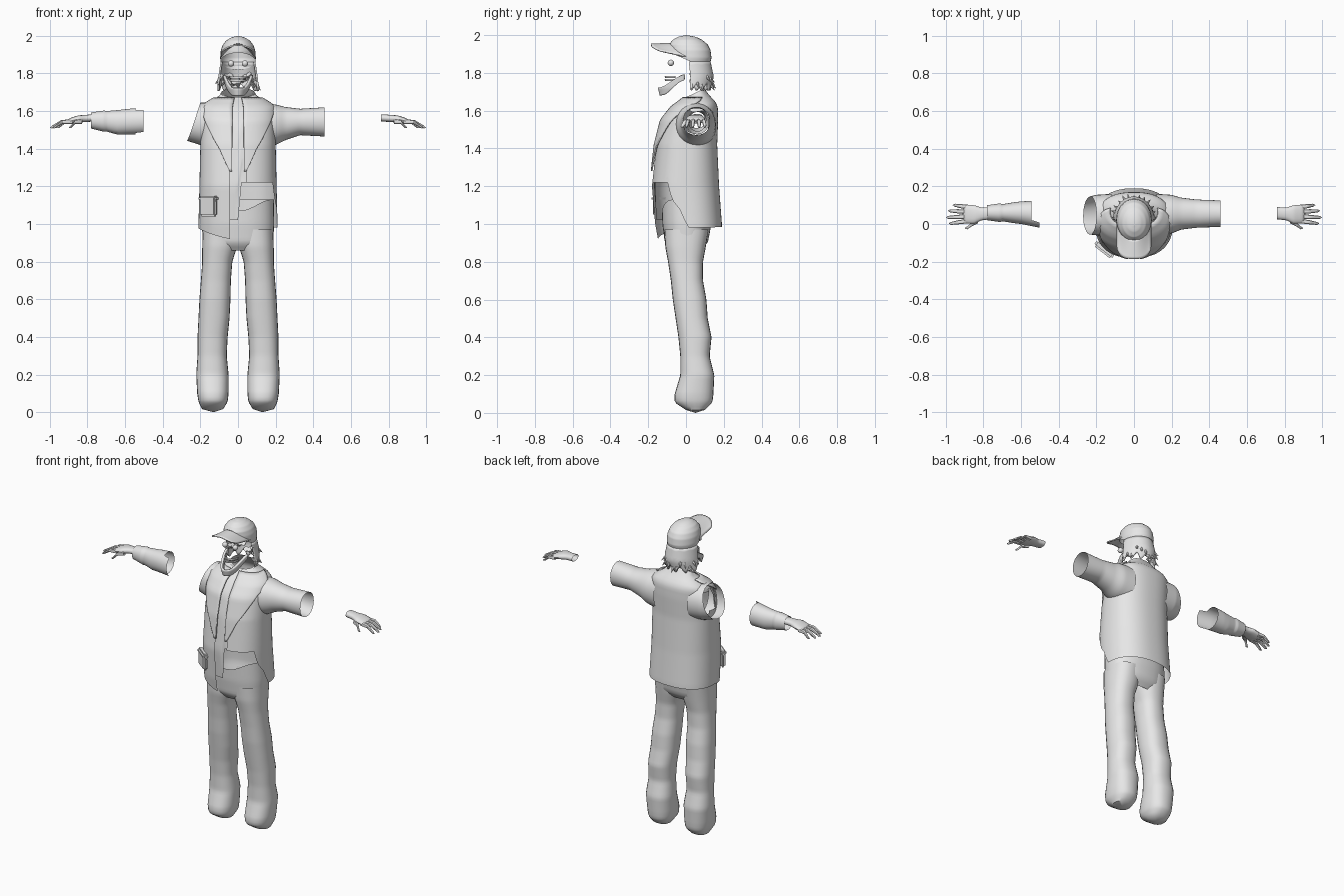
import bpy, bmesh, math, random
from mathutils import Vector

if "Cube" in bpy.data.objects:
    bpy.data.objects.remove(bpy.data.objects["Cube"])
random.seed(4)
parts = []

grey = bpy.data.materials.new("plain_grey")
grey.use_nodes = True
grey.diffuse_color = (0.8, 0.8, 0.8, 1)
grey.node_tree.nodes["Principled BSDF"].inputs["Base Color"].default_value = (0.8, 0.8, 0.8, 1)


def lerp(table, s):
    """Interpolate the rows of a table by their first column."""
    if s <= table[0][0]:
        return table[0][1:]
    for a, b in zip(table, table[1:]):
        if s <= b[0]:
            t = (s - a[0]) / (b[0] - a[0])
            return [p + (q - p) * t for p, q in zip(a[1:], b[1:])]
    return table[-1][1:]


def power(v, e):
    return math.copysign(abs(v) ** e, v)


def point(rows, deg, s, axis="z", e=0.85, off=0.0):
    """Rows hold (station, low a, high a, low b, high b); angle zero is low b."""
    a0, a1, b0, b1 = lerp(rows, s)
    th = math.radians(deg)
    a = (a0 + a1) / 2 + ((a1 - a0) / 2 + off) * power(math.sin(th), e)
    b = (b0 + b1) / 2 - ((b1 - b0) / 2 + off) * power(math.cos(th), e)
    return Vector((a, b, s) if axis == "z" else (s, a, b))


def add(name, bm):
    bmesh.ops.remove_doubles(bm, verts=bm.verts, dist=0.0002)
    bmesh.ops.recalc_face_normals(bm, faces=bm.faces)
    mesh = bpy.data.meshes.new(name)
    bm.to_mesh(mesh)
    bm.free()
    mesh.materials.append(grey)
    ob = bpy.data.objects.new(name, mesh)
    bpy.context.collection.objects.link(ob)
    parts.append(ob)
    return ob


def grid(name, fn, nu, nv, keep=None, thick=0):
    """Surface from fn(u, v), with u and v running from 0 to 1."""
    bm = bmesh.new()
    vs = [[bm.verts.new(fn(i / nu, j / nv)) for j in range(nv + 1)] for i in range(nu + 1)]
    for i in range(nu):
        for j in range(nv):
            f = bm.faces.new((vs[i][j], vs[i + 1][j], vs[i + 1][j + 1], vs[i][j + 1]))
            if keep and not keep(f.calc_center_median()):
                bm.faces.remove(f)
    bmesh.ops.delete(bm, geom=[v for v in bm.verts if not v.link_faces], context="VERTS")
    ob = add(name, bm)
    if thick:
        mod = ob.modifiers.new("thickness", "SOLIDIFY")
        mod.thickness = thick
        mod.offset = 0
    return ob


def shell(name, rows, span=(0, 360), low=None, high=None, axis="z", e=0.85,
          off=0.0, flip=1, nu=32, nv=24, keep=None, thick=0):
    low = rows[0][0] if low is None else low
    high = rows[-1][0] if high is None else high

    def fn(u, v):
        deg = span[0] + (span[1] - span[0]) * u
        lo = low(deg) if callable(low) else low
        hi = high(deg) if callable(high) else high
        p = point(rows, deg, lo + (hi - lo) * v, axis, e, off)
        p.x *= flip
        return p
    return grid(name, fn, nu, nv, keep, thick)


def sin(d):
    return math.sin(math.radians(d))


def cos(d):
    return math.cos(math.radians(d))


# Trousers: two legs and a hip section
leg = [(.005, .12, .14, .04, .06), (.015, .08, .19, 0, .1), (.055, .055, .21, -.06, .14),
       (.1, .05, .217, -.06, .145), (.2, .05, .222, -.03, .15), (.3, .06, .215, -.03, .125),
       (.4, .055, .215, -.04, .135), (.5, .045, .21, -.055, .115), (.6, .04, .205, -.07, .108),
       (.7, .038, .197, -.08, .09), (.8, .03, .19, -.095, .09), (.88, .005, .19, -.11, .105),
       (.97, 0, .188, -.115, .12)]
leg.insert(0, (0, .13, .13, .05, .05))
for side, flip in (("left", 1), ("right", -1)):
    shell(side + "_leg", leg, flip=flip, nu=24, nv=60)
hips = [(.86, -.14, .14, -.08, .08), (.9, -.186, .186, -.112, .115),
        (1, -.193, .193, -.125, .135), (1.13, -.19, .19, -.13, .13)]
shell("hips", hips, high=lambda d: 1.13 - .06 * max(0, cos(d)) ** 6, nv=12)

# Jacket with torn left front panel
coat = [(.92, -.21, .21, -.15, .19), (1, -.21, .21, -.165, .19), (1.2, -.205, .205, -.182, .175),
        (1.42, -.2, .2, -.158, .165), (1.55, -.197, .197, -.125, .17),
        (1.62, -.188, .188, -.07, .168), (1.645, -.16, .16, -.035, .158),
        (1.68, -.1, .1, .01, .125), (1.725, -.075, .075, .02, .09)]
hem = [(9, 1.22), (62, 1.22), (68, 1.13), (80, 1.08), (90, .98), (180, .985),
       (270, .98), (300, .965), (351, .92)]


def neckline(d):
    return 1.7 - .025 * cos(d)


def solid_cloth(c):
    return not (abs(c.x) > .16 and 1.46 < c.z < 1.6 and abs(c.y - .05) < .07)


shell("jacket", coat, (9, 351), lambda d: lerp(hem, d)[0], neckline, nu=72, nv=40, keep=solid_cloth)
shell("shirt", coat, (-75, 75), lambda d: 1.22 if d > 0 else 1.02, neckline, off=-.012, nu=40)

# Lapels following the jacket surface
lapel = [(1.28, 9), (1.4, 24), (1.5, 44), (1.57, 60), (1.63, 85), (1.69, 110)]


def make_lapel(flip):
    def fn(u, v):
        z = 1.28 + .39 * v
        p = point(coat, 6 + (lerp(lapel, z)[0] - 6) * u, z, off=.01)
        return Vector((p.x * flip, p.y, p.z))
    return fn


for side, flip in (("left", 1), ("right", -1)):
    grid(side + "_lapel", make_lapel(flip), 12, 24, thick=.008)

# Sleeves: long open left one, torn right shoulder, loose right forearm
shell("left_sleeve", [(.12, -.06, .16, 1.4, 1.645), (.2, -.05, .155, 1.42, 1.635),
                      (.25, -.03, .14, 1.445, 1.622), (.33, -.02, .13, 1.472, 1.612),
                      (.46, -.015, .125, 1.465, 1.62)], axis="x", e=.95)
shell("right_shoulder", [(-.28, -.05, .135, 1.445, 1.64), (-.2, -.06, .155, 1.42, 1.645),
                         (-.12, -.06, .16, 1.41, 1.645)], axis="x", e=.95,
      low=lambda d: -.235 - .035 * cos(d))
shell("right_forearm", [(-.78, .02, .1, 1.507, 1.593), (-.71, .01, .11, 1.49, 1.603),
                        (-.7, .015, .105, 1.492, 1.6), (-.64, .005, .115, 1.475, 1.605),
                        (-.6, 0, .12, 1.475, 1.61), (-.5, -.02, .125, 1.475, 1.62)],
      axis="x", e=.95, high=lambda d: -.502 if sin(d) < -.6 else -.545, nu=48)

# Hands
palm = [(.76, .025, .09, 1.545, 1.583), (.81, .02, .087, 1.542, 1.58), (.85, 0, .1, 1.538, 1.577),
        (.9, .003, .102, 1.53, 1.56), (.912, .05, .05, 1.54, 1.54)]
fingers = [("little", .88, .09, .1, .965), ("ring", .88, .065, .07, .99),
           ("middle", .88, .04, .035, 1), ("index", .88, .016, .003, .985),
           ("thumb", .83, .015, -.022, .9)]
for side, flip in (("left", 1), ("right", -1)):
    shell(side + "_palm", palm, axis="x", flip=flip, nu=16, nv=14)
    for title, x0, y0, y1, x1 in fingers:
        mid, ym = (x0 + x1) / 2, (y0 + y1) / 2
        rows = [(x0, y0 - .012, y0 + .012, 1.532, 1.558), (mid, ym - .011, ym + .011, 1.532, 1.552),
                (x1 - .012, y1 - .008, y1 + .008, 1.508, 1.523), (x1, y1, y1, 1.512, 1.512)]
        shell(f"{side}_{title}_finger", rows, axis="x", flip=flip, nu=8, nv=10)

# Cap dome and arched bill
dome = [(1.82, -.085, .085, -.07, .12), (1.88, -.095, .095, -.088, .135),
        (1.92, -.092, .092, -.092, .13), (1.95, -.082, .082, -.09, .115),
        (1.975, -.063, .063, -.07, .085), (1.992, -.035, .035, -.04, .05), (2, 0, 0, 0, 0)]
shell("cap_dome", dome, low=lambda d: 1.86 + .05 * max(0, cos(d)) - .04 * max(0, -cos(d)), e=1, nv=36)


def bill(u, v):
    s = 2 * u - 1
    root, tip = -.085 + .085 * s * s, -.185 + .05 * s ** 4
    return Vector((.09 * s, root + (tip - root) * v, 1.955 - (.07 - .035 * v) * s * s - .004 * v))


grid("cap_bill", bill, 16, 8, thick=.008)

# Ragged hair below the cap, with loose tufts
hair = [(1.68, -.11, .11, -.065, .12), (1.78, -.1, .1, -.08, .142), (1.86, -.088, .088, -.08, .125)]
shell("hair", hair, (86, 274), lambda d: 1.725 + .018 * sin(d * 11), e=1, nu=60, nv=8, thick=.01)
for i in range(13):
    d = 92 + i * 176 / 12
    base = point(hair, d, random.uniform(1.735, 1.79), e=1, off=-.008)
    out = Vector((sin(d), -cos(d), random.uniform(-1.6, -.7))).normalized()
    bm = bmesh.new()
    bmesh.ops.create_cone(bm, segments=6, radius1=.017, radius2=.001, depth=.06, cap_ends=True)
    tuft = add(f"hair_tuft_{i}", bm)
    tuft.location = base + out * .015
    tuft.rotation_euler = out.to_track_quat("Z", "Y").to_euler()

# Beard along the jaw, teeth and eyes
jaw = [(1.68, -.045, .045, -.132, .1), (1.72, -.062, .062, -.142, .13), (1.8, -.075, .075, -.125, .125)]
shell("beard", jaw, (-88, 88), lambda d: 1.683 + .08 * abs(sin(d)) ** 6,
      lambda d: 1.722 + .07 * abs(sin(d)) ** 4, e=1, nv=6, thick=.014)
for title, z in (("lower", 1.757), ("upper", 1.773)):
    shell(title + "_teeth", [(z, -.04, .04, -.108, 0), (z + .01, -.042, .042, -.11, 0)],
          (-88, 88), e=1, nu=16, nv=2, thick=.006)
for side, x in (("left", .037), ("right", -.037)):
    bm = bmesh.new()
    bmesh.ops.create_uvsphere(bm, u_segments=16, v_segments=10, radius=.017)
    add(side + "_eye", bm).location = (x, -.08, 1.853)

# Pocket on the right front panel
for title, size, z in (("pocket", (.11, .028, .1), 1.09), ("pocket_flap", (.12, .04, .03), 1.135)):
    bm = bmesh.new()
    bmesh.ops.create_cube(bm, size=1)
    bmesh.ops.scale(bm, vec=size, verts=bm.verts)
    bmesh.ops.bevel(bm, geom=bm.edges[:], offset=.01, segments=2, affect="EDGES")
    pocket = add(title, bm)
    pocket.location = (-.157, -.135, z)
    pocket.rotation_euler.z = math.radians(-38)

# Smooth shading with sharp creases
bpy.ops.object.select_all(action="DESELECT")
for ob in parts:
    ob.select_set(True)
bpy.context.view_layer.objects.active = parts[0]
bpy.ops.object.shade_smooth_by_angle(angle=math.radians(40))
